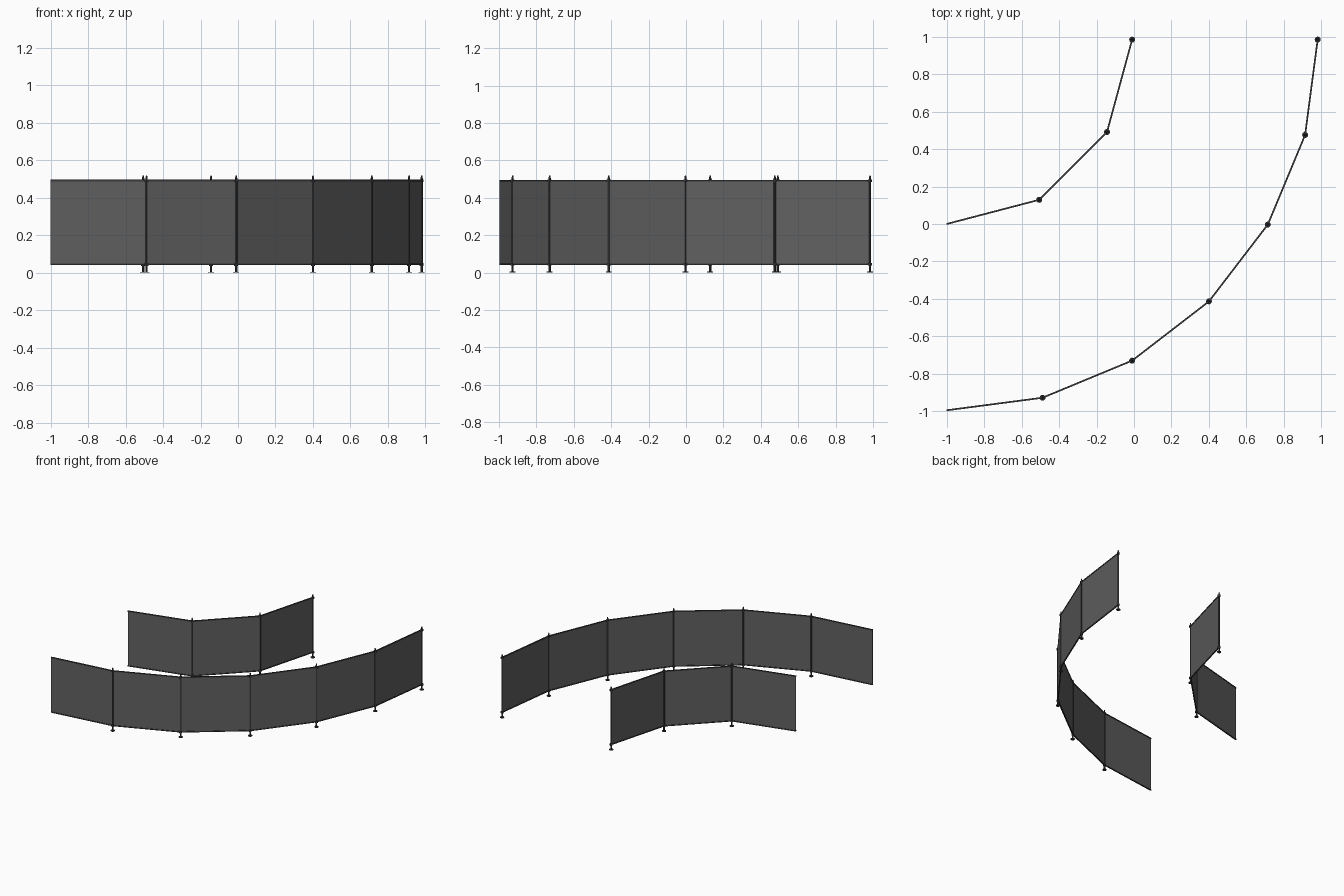
import bpy
from math import atan2
from mathutils import Vector

cube = bpy.data.objects.get("Cube")
if cube:
    bpy.data.objects.remove(cube, do_unlink=True)


def make_material(name, rgb):
    mat = bpy.data.materials.new(name)
    mat.use_nodes = True
    mat.diffuse_color = (*rgb, 1)
    mat.node_tree.nodes["Principled BSDF"].inputs["Base Color"].default_value = (*rgb, 1)
    return mat


PANEL = make_material("dark grey panel", (0.12, 0.12, 0.12))
METAL = make_material("charcoal metal", (0.045, 0.045, 0.048))

PANEL_LOW, PANEL_HIGH = 0.045, 0.492
POST_TOP = 0.52


def finish(name, mat, smooth=False):
    obj = bpy.context.object
    obj.name = name
    obj.data.materials.append(mat)
    if smooth:
        bpy.ops.object.shade_smooth_by_angle()
    return obj


def box(name, centre, size, angle, mat):
    bpy.ops.mesh.primitive_cube_add(size=1, location=centre, rotation=(0, 0, angle))
    bpy.context.object.scale = size
    return finish(name, mat)


def cylinder(name, x, y, low, high, radius, top_radius=None):
    bpy.ops.mesh.primitive_cone_add(
        vertices=12, radius1=radius, radius2=radius if top_radius is None else top_radius,
        depth=high - low, location=(x, y, (low + high) / 2))
    return finish(name, METAL, True)


# Post with a foot plate, clamps at both rails and a tapered tip
def post(name, x, y):
    cylinder(name + "_foot", x, y, 0, 0.005, 0.016)
    cylinder(name + "_pole", x, y, 0.005, 0.505, 0.006)
    cylinder(name + "_tip", x, y, 0.505, POST_TOP, 0.006, 0.003)
    for label, z in (("lower", PANEL_LOW), ("upper", PANEL_HIGH)):
        cylinder(f"{name}_{label}_clamp", x, y, z - 0.008, z + 0.006, 0.011)


# Thin sheet framed by a top and a bottom rail
def panel(name, start, end):
    a, b = Vector(start), Vector(end)
    mid, span = (a + b) / 2, b - a
    angle = atan2(span.y, span.x)
    height = PANEL_HIGH - PANEL_LOW
    box(name + "_sheet", (mid.x, mid.y, PANEL_LOW + height / 2),
        (span.length, 0.004, height), angle, PANEL)
    for label, z in (("bottom", PANEL_LOW), ("top", PANEL_HIGH)):
        box(f"{name}_{label}_rail", (mid.x, mid.y, z),
            (span.length, 0.009, 0.009), angle, METAL)


def fence(name, points):
    for i, (start, end) in enumerate(zip(points, points[1:]), 1):
        panel(f"{name}_panel_{i}", start, end)
        post(f"{name}_post_{i}", *end)


fence("outer_fence", [(-1, -0.994), (-0.488, -0.927), (-0.01, -0.729), (0.4, -0.413),
                      (0.714, -0.003), (0.913, 0.475), (0.98, 0.984)])
fence("inner_fence", [(-1, 0), (-0.506, 0.129), (-0.144, 0.491), (-0.01, 0.984)])
